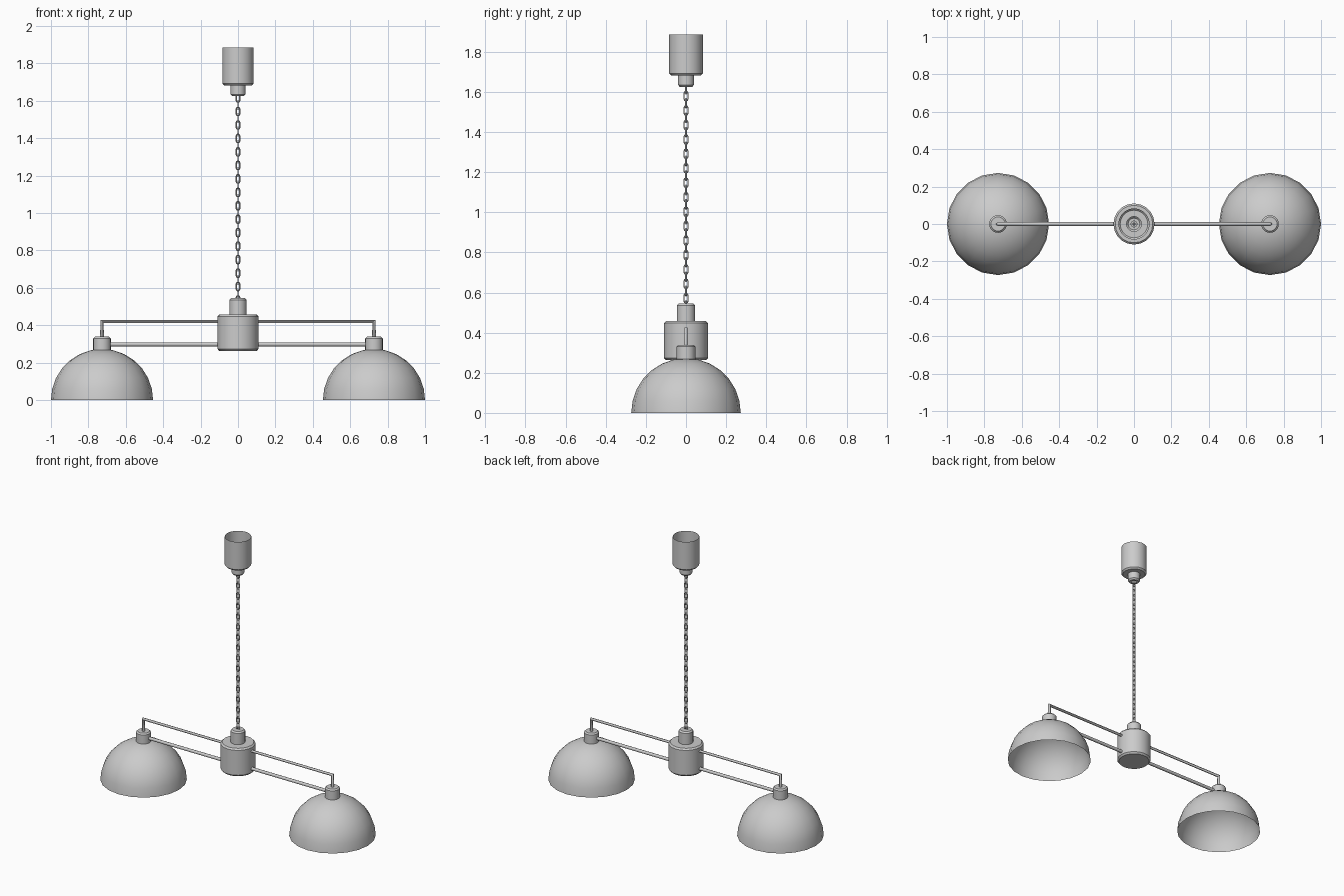
import bpy, bmesh, math

if "Cube" in bpy.data.objects:
    bpy.data.objects.remove(bpy.data.objects["Cube"])

SHADE_X, SHADE_R = 0.727, 0.273


def smooth(ob, angle=40):
    bpy.ops.object.select_all(action='DESELECT')
    ob.select_set(True)
    bpy.context.view_layer.objects.active = ob
    bpy.ops.object.shade_smooth_by_angle(angle=math.radians(angle))
    return ob


def lathe(name, profile, x=0.0, sides=20):
    """Revolve (radius, z) points round z; radius 0 closes the end."""
    bm = bmesh.new()
    verts = [bm.verts.new((r, 0, z)) for r, z in profile]
    edges = [bm.edges.new(p) for p in zip(verts, verts[1:])]
    bmesh.ops.spin(bm, geom=verts + edges, cent=(0, 0, 0), axis=(0, 0, 1),
                   angle=math.tau, steps=sides)
    bmesh.ops.remove_doubles(bm, verts=bm.verts, dist=1e-5)
    bmesh.ops.recalc_face_normals(bm, faces=bm.faces)
    me = bpy.data.meshes.new(name)
    bm.to_mesh(me)
    bm.free()
    ob = bpy.data.objects.new(name, me)
    bpy.context.collection.objects.link(ob)
    ob.location.x = x
    return smooth(ob)


def tube(name, points, radius, closed=False, res=2):
    """Sweep a round section along a path and convert it to a mesh."""
    cu = bpy.data.curves.new(name, 'CURVE')
    cu.dimensions = '3D'
    cu.bevel_depth, cu.bevel_resolution = radius, res
    cu.use_fill_caps = not closed
    sp = cu.splines.new('POLY')
    sp.points.add(len(points) - 1)
    for p, co in zip(sp.points, points):
        p.co = (*co, 1)
    sp.use_cyclic_u = closed
    ob = bpy.data.objects.new(name, cu)
    bpy.context.collection.objects.link(ob)
    bpy.ops.object.select_all(action='DESELECT')
    ob.select_set(True)
    bpy.context.view_layer.objects.active = ob
    bpy.ops.object.convert(target='MESH')
    return smooth(bpy.context.object, 50)


# Ceiling canopy, open at the top, with a stepped collar for the chain
lathe("ceiling_canopy", [(0.084, 1.885), (0.084, 1.692), (0.074, 1.682),
                         (0.040, 1.682), (0.040, 1.635), (0.031, 1.625),
                         (0.016, 1.625)])

# Central hub with neck
lathe("central_hub", [(0, 0.263), (0.100, 0.263), (0.110, 0.274),
                      (0.110, 0.447), (0.100, 0.457), (0.046, 0.457),
                      (0.046, 0.535), (0.037, 0.545), (0, 0.545)])

# Upper bent arm and lower straight arm
tube("upper_arm", [(-SHADE_X, 0, 0.33), (-SHADE_X, 0, 0.42),
                   (SHADE_X, 0, 0.42), (SHADE_X, 0, 0.33)], 0.011)
tube("lower_arm", [(-SHADE_X, 0, 0.298), (SHADE_X, 0, 0.298)], 0.011)

# Dome shades and their sockets
rings = 7
dome = [(SHADE_R * math.cos(a), SHADE_R * math.sin(a))
        for a in (math.pi / 2 * i / rings for i in range(rings))] + [(0, SHADE_R)]
for side, x in (("left", -SHADE_X), ("right", SHADE_X)):
    lathe(side + "_shade", dome, x)
    lathe(side + "_socket", [(0, 0.262), (0.047, 0.262), (0.047, 0.330),
                             (0.038, 0.339), (0, 0.339)], x)

# Chain of alternating links
half, bend, wire = 0.014, 0.0095, 0.0038
path = []
for i in range(5):
    a = math.pi * i / 4
    path.append((bend * math.cos(a), 0, half + bend * math.sin(a)))
path += [(-px, 0, -pz) for px, _, pz in path]
first = tube("chain_link", path, wire, closed=True, res=1)
first.location.z = 0.535
for i in range(1, 31):
    link = first.copy()
    link.name = "chain_link"
    link.location.z = 0.535 + i * 0.036
    link.rotation_euler.z = math.pi / 2 * (i % 2)
    bpy.context.collection.objects.link(link)
